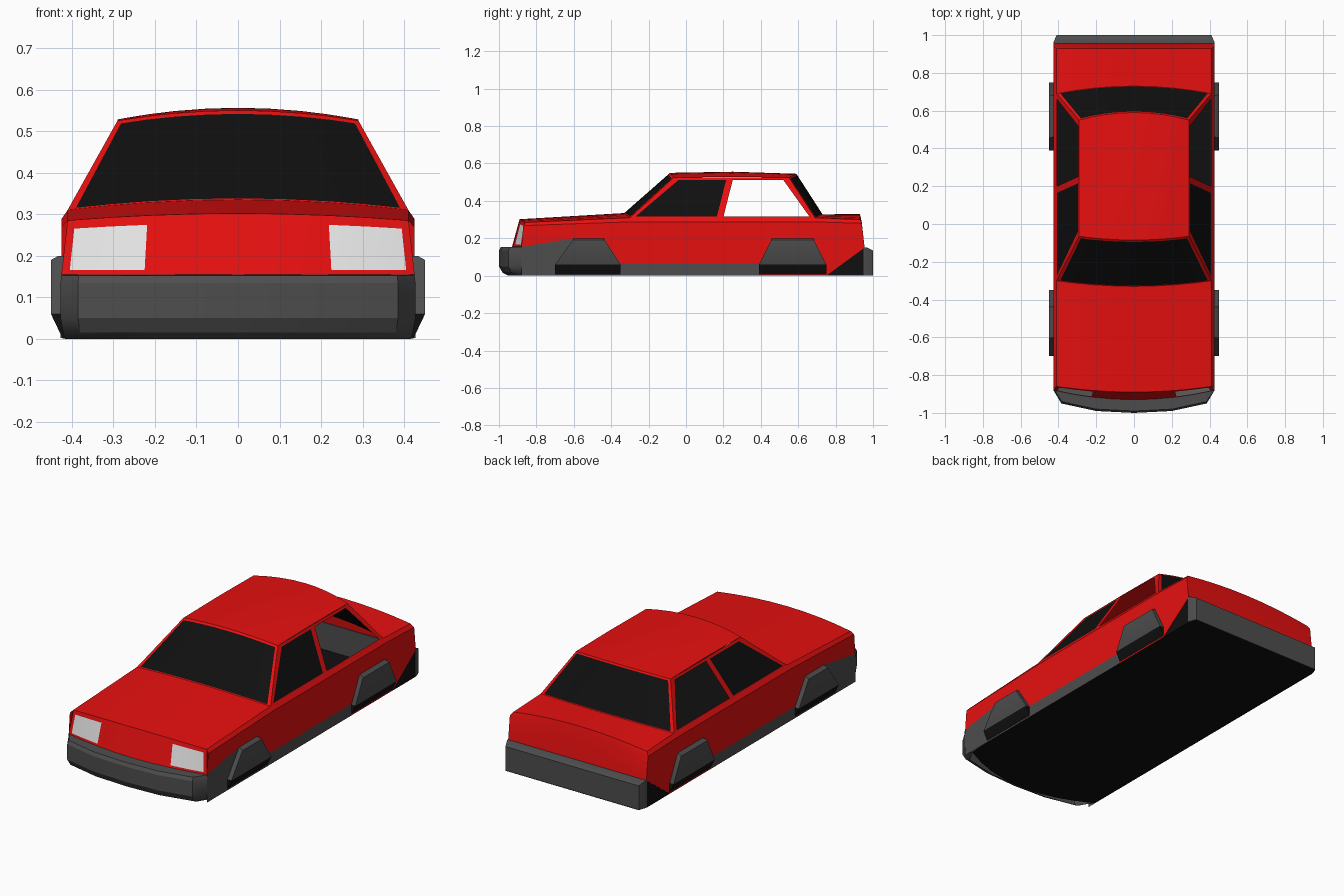
import bpy, bmesh
from mathutils import Vector

if "Cube" in bpy.data.objects:
    bpy.data.objects.remove(bpy.data.objects["Cube"])


def material(name, color):
    m = bpy.data.materials.new(name)
    m.diffuse_color = (*color, 1)
    m.use_nodes = True
    m.node_tree.nodes["Principled BSDF"].inputs["Base Color"].default_value = m.diffuse_color
    return m


RED = material("red_paint", (0.8, 0.005, 0.005))
BLACK = material("black_glass", (0.005, 0.005, 0.005))
GREY = material("grey_plastic", (0.075, 0.075, 0.075))
LAMP = material("lamp_white", (0.8, 0.8, 0.8))
MIDDLE = Vector((0, 0.1, 0.2))
HALF = [0.26, 0.53, 0.75, 0.955, 1]
U = [-u for u in reversed(HALF)] + [0] + HALF


def finish(name, bm, mats, closed=False):
    if closed:
        bmesh.ops.recalc_face_normals(bm, faces=bm.faces)
    else:  # thin shells face away from the middle of the car
        for f in bm.faces:
            f.normal_update()
            if f.normal.dot(f.calc_center_median() - MIDDLE) < 0:
                f.normal_flip()
    me = bpy.data.meshes.new(name)
    bm.to_mesh(me)
    bm.free()
    for m in mats:
        me.materials.append(m)
    ob = bpy.data.objects.new(name, me)
    bpy.context.collection.objects.link(ob)
    bpy.ops.object.select_all(action='DESELECT')
    ob.select_set(True)
    bpy.context.view_layer.objects.active = ob
    bpy.ops.object.shade_smooth_by_angle(angle=0.5)
    return ob


def row(w, y_edge, y_mid, z_edge, z_mid):
    """Bowed line across the car."""
    return [Vector((u * w, y_mid + (y_edge - y_mid) * u * u,
                    z_mid + (z_edge - z_mid) * u * u)) for u in U]


def between(a, b, steps):
    return [[p.lerp(q, t) for p, q in zip(a, b)] for t in steps]


def grid(name, rows, mats, rule=None):
    """Skin a list of rows; rule(row, column) picks the material."""
    bm = bmesh.new()
    vs = [[bm.verts.new(p) for p in r] for r in rows]
    for i in range(len(vs) - 1):
        for j in range(len(vs[0]) - 1):
            f = bm.faces.new((vs[i][j], vs[i][j + 1], vs[i + 1][j + 1], vs[i + 1][j]))
            f.material_index = rule(i, j) if rule else 0
    return finish(name, bm, mats)


def side_plates(name, polys, mat, x_at):
    """Flat (y, z) outlines on both sides of the car."""
    bm = bmesh.new()
    for s in (-1, 1):
        for poly in polys:
            bm.faces.new([bm.verts.new((s * x_at(z), y, z)) for y, z in poly])
    return finish(name, bm, [mat])


def solid(name, loop_sets, mats, rule=None):
    """Closed lofts through equal loops."""
    bm = bmesh.new()
    for loops in loop_sets:
        vs = [[bm.verts.new(p) for p in lp] for lp in loops]
        n = len(vs[0])
        faces = [bm.faces.new(vs[0]), bm.faces.new(vs[-1])]
        for a, b in zip(vs, vs[1:]):
            faces += [bm.faces.new((a[i], a[(i + 1) % n], b[(i + 1) % n], b[i]))
                      for i in range(n)]
        for f in faces:
            f.material_index = rule(f.calc_center_median()) if rule else 0
    return finish(name, bm, mats, True)


# Lines shared by neighbouring panels
hood_front = row(0.41, -0.86, -0.89, 0.285, 0.302)
hood_back = row(0.41, -0.30, -0.33, 0.31, 0.335)
roof_front = row(0.29, -0.065, -0.085, 0.525, 0.55)
roof_mid = row(0.29, 0.25, 0.25, 0.528, 0.556)
roof_back = row(0.29, 0.55, 0.59, 0.525, 0.545)
deck_front = row(0.41, 0.69, 0.73, 0.31, 0.328)
deck_back = row(0.41, 0.93, 0.93, 0.30, 0.33)
last = len(U) - 2


def glass_rule(i, j):
    return int(i == 1 and 0 < j < last)


# Upper panels
grid("hood", [hood_front, hood_back], [RED])
grid("roof", [roof_front, roof_mid, roof_back], [RED])
grid("rear_deck", [deck_front, deck_back], [RED])
grid("windshield", between(hood_back, roof_front, (0, 0.015, 0.96, 1)), [RED, BLACK], glass_rule)
grid("rear_window", between(deck_front, roof_back, (0, 0.015, 0.96, 1)), [RED, BLACK], glass_rule)
grid("rear_panel", [deck_back, row(0.425, 0.94, 0.94, 0.28, 0.285),
                    row(0.425, 0.955, 0.955, 0.15, 0.15)], [RED])

# Front panel with inset headlights
grid("front_panel", between(row(0.425, -0.88, -0.93, 0.155, 0.155), hood_front,
                            (0, 0.08, 0.84, 1)), [RED, LAMP],
     lambda i, j: int(i == 1 and j in (1, 2, last - 2, last - 1)))

# Shoulders between the sides and the top panels
bm = bmesh.new()
shoulder = [(-0.86, 0.285), (-0.30, 0.31), (0.69, 0.31), (0.93, 0.30)]
lower = [(-0.87, 0.268), (-0.30, 0.288), (0.69, 0.288), (0.94, 0.28)]
for s in (-1, 1):
    a = [bm.verts.new((s * 0.41, y, z)) for y, z in shoulder]
    b = [bm.verts.new((s * 0.425, y, z)) for y, z in lower]
    for i in range(3):
        bm.faces.new((a[i], a[i + 1], b[i + 1], b[i]))
finish("shoulders", bm, [RED])

# Body sides, grey lower trim and the dark cut under the tail
side_plates("body_side", [lower + [(0.955, 0.15), (0.75, 0), (0.39, 0), (0.39, 0.065),
            (-0.35, 0.065), (-0.44, 0.2), (-0.6, 0.2), (-0.88, 0.155)]], RED, lambda z: 0.425)
side_plates("lower_trim", [[(-0.88, 0), (-0.88, 0.155), (-0.6, 0.2), (-0.44, 0.2),
            (-0.35, 0.065), (0.39, 0.065), (0.39, 0)]], GREY, lambda z: 0.425)
side_plates("tail_cut", [[(0.75, 0), (0.955, 0.15), (0.955, 0)]], BLACK, lambda z: 0.422)


# Cabin sides: pillars, roof rails, front glass; the rear openings stay empty
def cabin_x(z):
    return 0.41 - 0.12 * (z - 0.31) / 0.215


side_plates("cabin_frame", [
    [(-0.30, 0.31), (-0.065, 0.525), (-0.04, 0.512), (-0.27, 0.316)],
    [(-0.065, 0.525), (0.55, 0.525), (0.52, 0.512), (-0.04, 0.512)],
    [(0.165, 0.316), (0.215, 0.512), (0.25, 0.512), (0.20, 0.316)],
    [(0.55, 0.525), (0.69, 0.31), (0.66, 0.316), (0.52, 0.512)],
    [(-0.30, 0.31), (-0.27, 0.316), (0.66, 0.316), (0.69, 0.31)]], RED, cabin_x)
side_plates("front_side_glass", [[(-0.27, 0.316), (-0.04, 0.512), (0.215, 0.512),
                                  (0.165, 0.316)]], BLACK, cabin_x)

# Front bumper wraps around the nose
nose = [(0.427, -0.88), (0.385, -0.95), (0.2, -0.99), (0, -1.0)]
nose += [(-x, y) for x, y in reversed(nose[:3])]


def nose_row(sx, dy, z):
    return [Vector((x * sx, y + dy, z)) for x, y in nose]


seat = [Vector((x, -0.88 - 0.045 * (1 - (x / 0.427) ** 2), 0.155)) for x, y in nose]
grid("front_bumper", [nose_row(0.975, 0.05, 0), nose_row(0.985, 0.02, 0.015),
                      nose_row(1, 0, 0.05), nose_row(1, 0, 0.135),
                      nose_row(0.995, 0.01, 0.153), seat], [GREY])

# Rear bumper
solid("rear_bumper", [[[(-w, y, 0.002), (w, y, 0.002), (w, y, z), (-w, y, z)]
                       for w, y, z in ((0.427, 0.95, 0.152), (0.425, 0.965, 0.152),
                                       (0.41, 1.0, 0.135))]], [GREY])

# Floor
grid("floor", [row(0.418, -0.83, -0.95, 0, 0), row(0.425, -0.7, -0.7, 0, 0),
               row(0.425, 0.95, 0.95, 0, 0), row(0.41, 1.0, 1.0, 0, 0)], [BLACK])

# Wheels: tapered blocks, black near the ground
wheels = []
for y0, y1, t0, t1 in ((-0.70, -0.35, -0.60, -0.44), (0.39, 0.75, 0.46, 0.68)):
    for s in (-1, 1):
        wheels.append([[(s * 0.415, a, z), (s * x, a, z), (s * x, b, z), (s * 0.415, b, z)]
                       for z, a, b, x in ((0.001, y0, y1, 0.422), (0.06, y0, y1, 0.45),
                                          (0.19, t0 - 0.005, t1 + 0.005, 0.45),
                                          (0.2, t0, t1, 0.432))])
solid("wheels", wheels, [GREY, BLACK], lambda c: int(c.z < 0.055))
